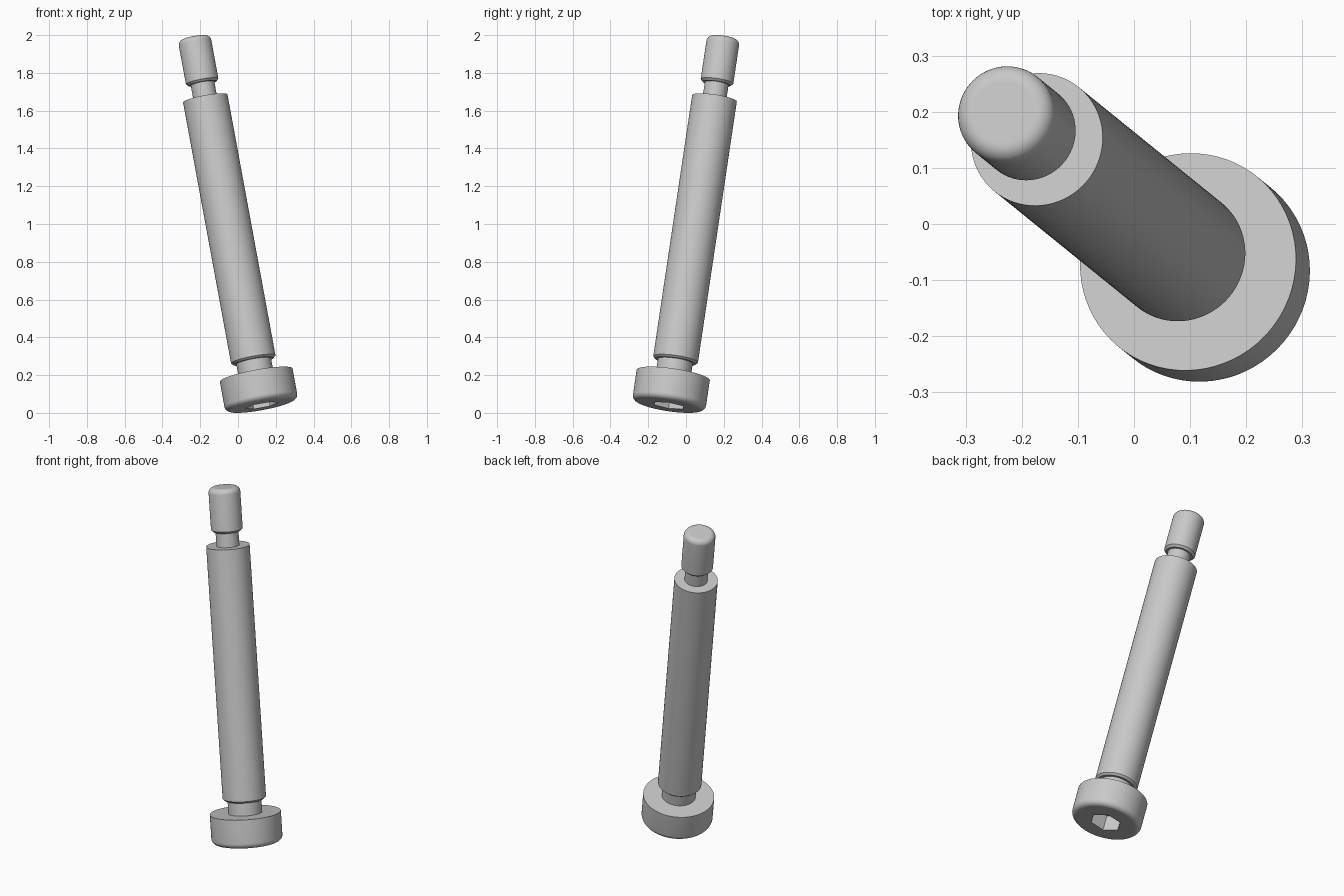
import bpy, bmesh, math
from mathutils import Vector, Matrix

cube = bpy.data.objects.get("Cube")
if cube:
    bpy.data.objects.remove(cube, do_unlink=True)

U = 0.0301          # one screw millimetre in scene units
SIDES = 72

steel = bpy.data.materials.new("satin_steel")
steel.use_nodes = True
COLOUR = (0.58, 0.58, 0.58, 1)
steel.diffuse_color = COLOUR
steel.node_tree.nodes["Principled BSDF"].inputs["Base Color"].default_value = COLOUR


def add_object(name, bm):
    bmesh.ops.recalc_face_normals(bm, faces=bm.faces)
    mesh = bpy.data.meshes.new(name)
    bm.to_mesh(mesh)
    bm.free()
    mesh.materials.append(steel)
    obj = bpy.data.objects.new(name, mesh)
    bpy.context.collection.objects.link(obj)
    return obj


def lathe(name, profile):
    """Closed solid of revolution from (radius, height) points."""
    bm = bmesh.new()
    rings = []
    for r, h in profile:
        rings.append([bm.verts.new((r * U * math.cos(math.tau * i / SIDES),
                                    r * U * math.sin(math.tau * i / SIDES), h * U))
                      for i in range(SIDES)])
    for a, b in zip(rings, rings[1:]):
        for i in range(SIDES):
            j = (i + 1) % SIDES
            bm.faces.new((a[i], a[j], b[j], b[i]))
    bm.faces.new(rings[0])
    bm.faces.new(rings[-1])
    return add_object(name, bm)


def fillet(radius, end, size, up):
    """Rounded rim running from the side wall to the flat end."""
    pts = []
    for k in range(9):
        t = math.pi / 2 * k / 8
        pts.append((radius - size + size * math.cos(t),
                    end + up * size * (math.sin(t) - 1)))
    return pts + [(radius - size - 0.15, end)]


# Head: rounded lower rim, flat top
head = lathe("head", fillet(6.5, 0, 1, -1)[::-1] + [(6.5, 5.5)])

# Shank: neck, shoulder, undercut and rounded tip
shank = lathe("shank", [(3.1, 5.5), (3.1, 8), (3.6, 8), (3.97, 8.35), (3.97, 55.5),
                        (2.1, 55.5), (2.1, 58.2), (2.5, 58.2), (2.9, 58.6)]
              + fillet(2.9, 66.5, 1, 1))

# Hexagonal key socket cut into the head
bm = bmesh.new()
bmesh.ops.create_cone(bm, cap_ends=True, segments=6, radius1=2.9 * U,
                      radius2=2.9 * U, depth=6 * U)
bmesh.ops.rotate(bm, verts=bm.verts, matrix=Matrix.Rotation(math.pi / 2, 3, "Z")
                 if abs(max(v.co.x for v in bm.verts) - 2.9 * U) > 1e-4
                 else Matrix.Identity(3))
cutter = add_object("socket_cutter", bm)
cutter.hide_render = True
cut = head.modifiers.new("socket", "BOOLEAN")
cut.operation = "DIFFERENCE"
cut.solver = "EXACT"
cut.object = cutter
bpy.ops.object.select_all(action="DESELECT")
bpy.context.view_layer.objects.active = head
head.select_set(True)
bpy.ops.object.modifier_apply(modifier=cut.name)
bpy.data.objects.remove(cutter, do_unlink=True)

# Lean the whole screw, then centre it on the ground
parts = [head, shank]
lean = Vector((0, 0, 1)).rotation_difference(Vector((-0.184, 0.149, 1))).to_matrix().to_4x4()
for part in parts:
    part.data.transform(lean)
points = [v.co for part in parts for v in part.data.vertices]
low = [min(p[k] for p in points) for k in range(3)]
high = [max(p[k] for p in points) for k in range(3)]
shift = Vector((-(low[0] + high[0]) / 2, -(low[1] + high[1]) / 2, -low[2]))
for part in parts:
    part.data.transform(Matrix.Translation(shift))
    part.select_set(True)
bpy.ops.object.shade_smooth_by_angle(angle=math.radians(25))
